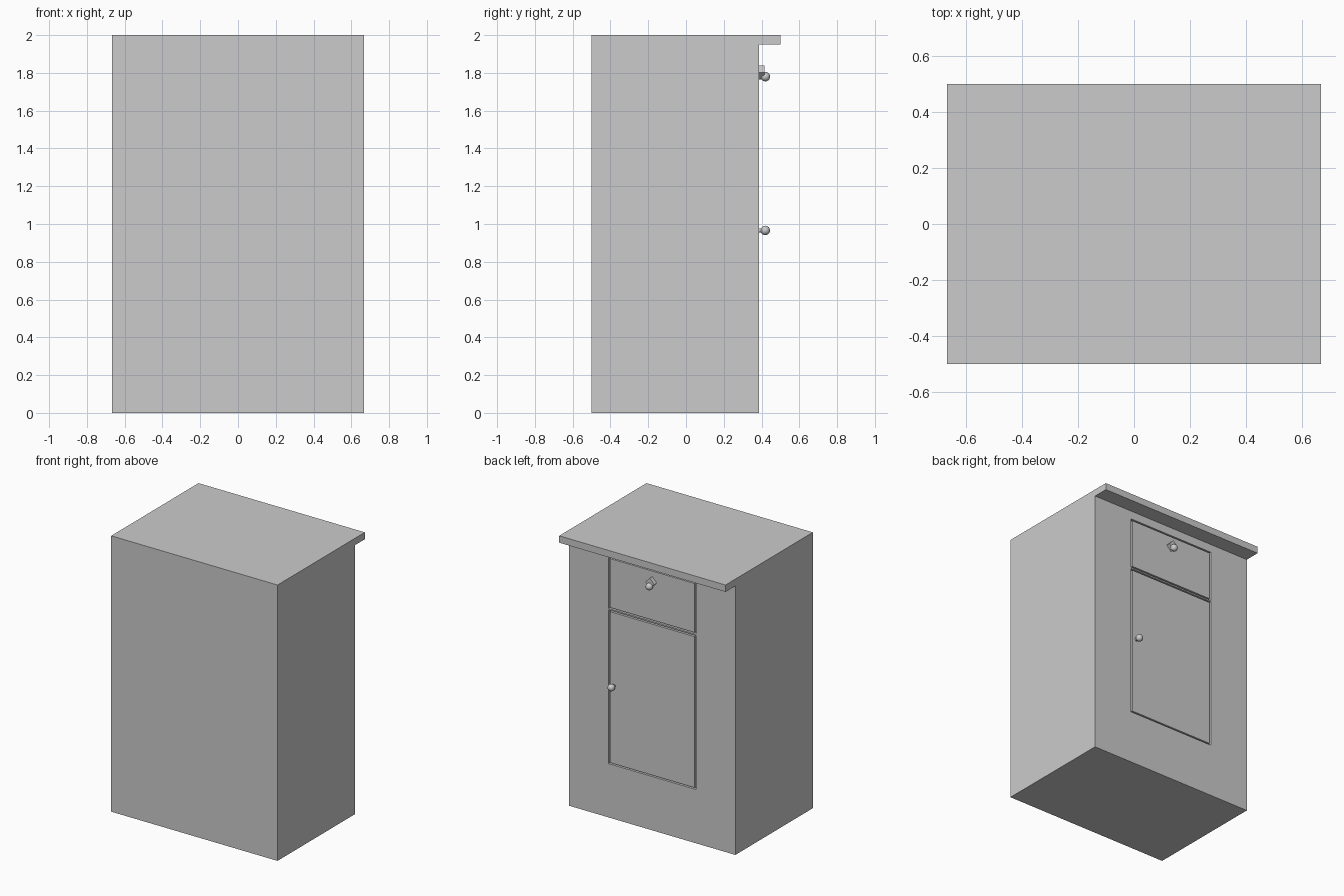
import bpy, bmesh, math
from mathutils import Matrix

if "Cube" in bpy.data.objects:
    bpy.data.objects.remove(bpy.data.objects["Cube"], do_unlink=True)

grey = bpy.data.materials.new("plain grey")
grey.diffuse_color = (0.6, 0.6, 0.6, 1)
grey.use_nodes = True
grey.node_tree.nodes["Principled BSDF"].inputs["Base Color"].default_value = (0.6, 0.6, 0.6, 1)

BACK = 0.387    # plane that carries the drawer and door
GROOVE = 0.01   # gap around the panels
DEPTH = 0.02    # depth of the recess


def finish(name, bm):
    bmesh.ops.recalc_face_normals(bm, faces=bm.faces)
    mesh = bpy.data.meshes.new(name)
    bm.to_mesh(mesh)
    bm.free()
    mesh.materials.append(grey)
    obj = bpy.data.objects.new(name, mesh)
    bpy.context.collection.objects.link(obj)
    return obj


def box(name, x0, x1, y0, y1, z0, z1):
    bm = bmesh.new()
    mat = Matrix.Translation(((x0 + x1) / 2, (y0 + y1) / 2, (z0 + z1) / 2))
    bmesh.ops.create_cube(bm, size=1, matrix=mat @ Matrix.Diagonal((x1 - x0, y1 - y0, z1 - z0, 1)))
    return finish(name, bm)


# Cabinet: side profile with overhanging worktop, extruded across the width
profile = [(-0.5, 0), (BACK, 0), (BACK, 1.95), (0.5, 1.95), (0.5, 2), (-0.5, 2)]
bm = bmesh.new()
side = bm.faces.new([bm.verts.new((-0.667, y, z)) for y, z in profile])
ext = bmesh.ops.extrude_face_region(bm, geom=[side])
bmesh.ops.translate(bm, vec=(1.334, 0, 0),
                    verts=[v for v in ext["geom"] if isinstance(v, bmesh.types.BMVert)])
cabinet = finish("cabinet", bm)

# Recesses for the drawer and door, each filled by a flush panel
for name, z0, z1 in (("drawer_front", 1.515, 1.89), ("door", 0.39, 1.505)):
    cutter = box(name + "_cutter", -0.35, 0.35, BACK - DEPTH, BACK + 0.05, z0, z1)
    cutter.hide_render = True
    mod = cabinet.modifiers.new("recess", "BOOLEAN")
    mod.operation = "DIFFERENCE"
    mod.solver = "EXACT"
    mod.object = cutter
    bpy.context.view_layer.objects.active = cabinet
    bpy.ops.object.modifier_apply(modifier=mod.name)
    bpy.data.objects.remove(cutter, do_unlink=True)
    g = GROOVE
    box(name, -0.35 + g, 0.35 - g, BACK - DEPTH, BACK, z0 + g, z1 - g)

# Diamond block behind the drawer knob
bm = bmesh.new()
s = 0.037 * math.sqrt(2)
bmesh.ops.create_cube(bm, size=1, matrix=Matrix.Translation((0, BACK + 0.014, 1.802))
                      @ Matrix.Rotation(math.pi / 4, 4, "Y") @ Matrix.Diagonal((s, 0.028, s, 1)))
finish("drawer_diamond_plate", bm)


# Round knobs on short stems
def knob(name, x, z):
    bm = bmesh.new()
    bmesh.ops.create_uvsphere(bm, u_segments=24, v_segments=12, radius=0.025,
                              matrix=Matrix.Translation((x, 0.42, z)))
    bmesh.ops.create_cone(bm, cap_ends=True, segments=16, radius1=0.011, radius2=0.011, depth=0.03,
                          matrix=Matrix.Translation((x, BACK + 0.01, z)) @ Matrix.Rotation(math.pi / 2, 4, "X"))
    obj = finish(name, bm)
    bpy.ops.object.select_all(action="DESELECT")
    obj.select_set(True)
    bpy.context.view_layer.objects.active = obj
    bpy.ops.object.shade_smooth_by_angle(angle=math.radians(40))


knob("drawer_knob", 0, 1.78)
knob("door_knob", 0.305, 0.966)
